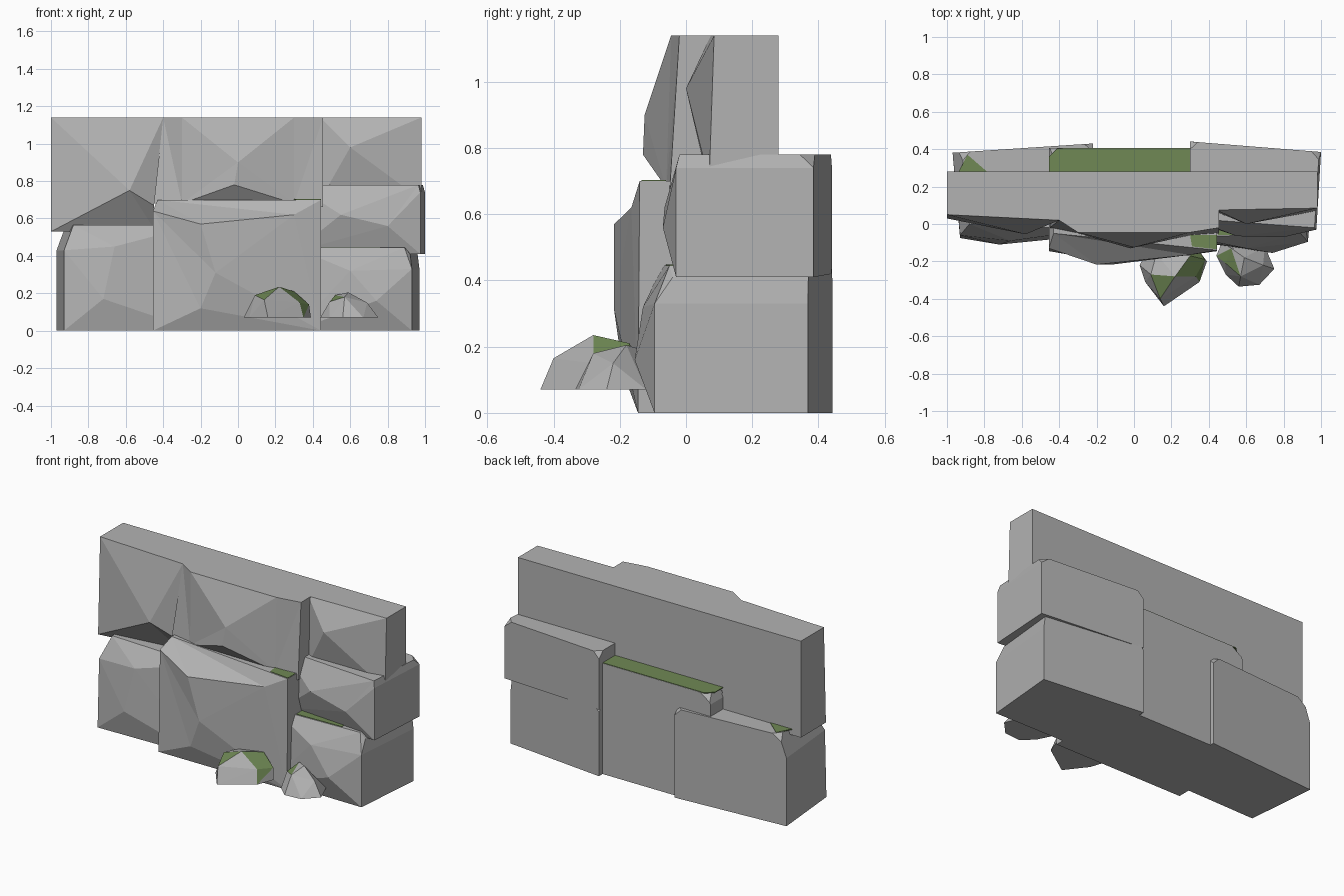
import bpy
import bmesh
from mathutils import Vector
from mathutils.geometry import delaunay_2d_cdt

cube = bpy.data.objects.get("Cube")
if cube:
    bpy.data.objects.remove(cube, do_unlink=True)


def make_material(name, colour):
    material = bpy.data.materials.new(name)
    material.use_nodes = True
    material.diffuse_color = colour
    for node in material.node_tree.nodes:
        if node.type == "BSDF_PRINCIPLED":
            node.inputs["Base Color"].default_value = colour
            node.inputs["Roughness"].default_value = 0.9
    return material


stone = make_material("grey stone", (0.45, 0.45, 0.45, 1))
moss = make_material("green moss", (0.16, 0.25, 0.09, 1))


def finish(name, bm, materials):
    bmesh.ops.recalc_face_normals(bm, faces=bm.faces[:])
    mesh = bpy.data.meshes.new(name)
    bm.to_mesh(mesh)
    bm.free()
    for material in materials:
        mesh.materials.append(material)
    obj = bpy.data.objects.new(name, mesh)
    bpy.context.collection.objects.link(obj)
    return obj


def block(name, outline, peaks, back, slope=0.0, side=0, flare=0.04, chip=0.0):
    """Stone block: chiselled front from outline and peaks (x, z, y), flat sloping back.

    side is the outer end (-1 left of x, +1 right of x, 0 none); chip cuts the rear corners.
    """
    bm = bmesh.new()
    points = outline + peaks
    count = len(outline)
    flat = [Vector((x, z)) for x, z, y in points]
    result = delaunay_2d_cdt(flat, [], [list(range(count))], 1, 0.0001)
    front = [bm.verts.new((x, y, z)) for x, z, y in points]
    for face in result[2]:
        bm.faces.new([front[result[3][index][0]] for index in face])

    # Rear ring, spread a little at the outer end
    rear = []
    for x, z, y in outline:
        if x * side > 0.85:
            x += side * flare
        rear.append(bm.verts.new((x, back + slope * x, z)))
    bm.faces.new(rear)
    for i in range(count):
        j = (i + 1) % count
        bm.faces.new((front[i], front[j], rear[j], rear[i]))

    # Chipped rear corners
    if chip:
        top = max(v.co.z for v in rear)
        corners = [v for v in rear if v.co.z > top - 0.005]
        bmesh.ops.bevel(bm, geom=corners, offset=chip, segments=1,
                        affect='VERTICES', clamp_overlap=True)
    return finish(name, bm, [stone])


def rock(name, points, is_mossy):
    """Boulder: hull of a few points, with moss on faces chosen by their centre."""
    bm = bmesh.new()
    for point in points:
        bm.verts.new(point)
    hull = bmesh.ops.convex_hull(bm, input=bm.verts[:])
    spare = {v for v in hull["geom_interior"] if isinstance(v, bmesh.types.BMVert)}
    bmesh.ops.delete(bm, geom=list(spare), context='VERTS')
    for face in bm.faces:
        face.material_index = int(is_mossy(face.calc_center_median()))
    return finish(name, bm, [stone, moss])


def moss_patch(name, corners, height):
    """Thin flat plate of moss lying on a ledge."""
    bm = bmesh.new()
    face = bm.faces.new([bm.verts.new((x, y, height - 0.002)) for x, y in corners])
    lifted = bmesh.ops.extrude_face_region(bm, geom=[face])["geom"]
    for item in lifted:
        if isinstance(item, bmesh.types.BMVert):
            item.co.z += 0.005
    return finish(name, bm, [moss])


# Top course: three stones sharing a flat back
block("top_stone_right",
      [(-1, .53, .03), (-.44, .53, .1), (-.45, .67, .0), (-.4, 1.14, .02), (-1, 1.14, .05)],
      [(-.58, .75, -.055)], back=.28)
block("top_stone_middle",
      [(-.45, .68, -.02), (-.3, .68, -.05), (.3, .68, -.06), (.455, .66, -.05),
       (.455, 1.14, -.02), (.3, 1.14, -.045), (-.3, 1.14, -.045), (-.4, 1.14, .02)],
      [(0, .9, -.125), (-.02, .78, -.13)], back=.28)
block("top_stone_left",
      [(.44, .7, .065), (.98, .7, .07), (.98, 1.14, .085), (.44, 1.14, .075)],
      [(.6, .98, 0)], back=.28)

# Large middle stone
block("middle_stone",
      [(-.455, 0, -.145), (.445, 0, -.145), (.445, .7, -.14), (-.43, .7, -.05),
       (-.455, .64, -.13)],
      [(-.2, .57, -.217), (-.12, .31, -.217), (-.2, .12, -.19), (.3, .62, -.165)],
      back=.405, chip=.05)

# Stones at the two ends
block("lower_stone_right",
      [(-.93, 0, -.075), (-.22, 0, -.06), (-.22, .565, -.03), (-.88, .565, 0),
       (-.93, .43, -.06)],
      [(-.72, .17, -.11), (-.66, .45, -.09)],
      back=.445, slope=.066, side=-1, chip=.045)
block("lower_stone_left",
      [(.3, 0, -.09), (.93, 0, -.095), (.93, .33, -.095), (.92, .41, -.04),
       (.89, .445, -.05), (.3, .445, -.07)],
      [(.74, .16, -.155), (.6, .32, -.13)],
      back=.475, slope=-.11, side=1, chip=.04)
block("upper_stone_left",
      [(.3, .42, .02), (.975, .41, -.03), (.975, .74, -.03), (.965, .78, -.02),
       (.3, .78, .03)],
      [(.55, .62, -.065), (.8, .56, -.07)],
      back=.465, slope=-.08, side=1, flare=.025, chip=.05)

# Moss on the ledges
moss_patch("moss_rear_ledge",
           [(-.455, .275), (.33, .275), (.33, .403), (-.41, .403), (-.455, .36)], .7)
moss_patch("moss_rear_corner", [(-.94, .275), (-.78, .275), (-.89, .37)], .565)
moss_patch("moss_front_ledge", [(.3, -.06), (.31, -.12), (.443, -.135), (.443, -.06)], .7)
moss_patch("moss_side_ledge", [(.45, -.06), (.76, -.05), (.76, 0), (.45, 0)], .445)

# Boulders at the foot of the wall
rock("large_boulder",
     [(.03, -.22, .07), (.06, -.31, .07), (.16, -.44, .07), (.35, -.31, .07),
      (.39, -.2, .07), (.33, -.12, .07), (.08, -.13, .07), (.38, -.19, .14),
      (.14, -.4, .165), (.09, -.27, .19), (.22, -.28, .235), (.3, -.17, .21),
      (.33, -.28, .15), (.12, -.16, .18)],
     lambda c: c.z > .1 and (c.x > .27 or (c.z > .18 and c.x < .17 and c.y < -.25)))
rock("small_boulder",
     [(.44, -.17, .07), (.49, -.27, .07), (.56, -.335, .07), (.67, -.325, .07),
      (.75, -.24, .07), (.7, -.12, .07), (.47, -.1, .07), (.49, -.21, .155),
      (.57, -.28, .18), (.59, -.18, .205), (.69, -.22, .15), (.52, -.13, .19)],
     lambda c: c.z > .12 and c.x < .56 and c.y > -.25)
